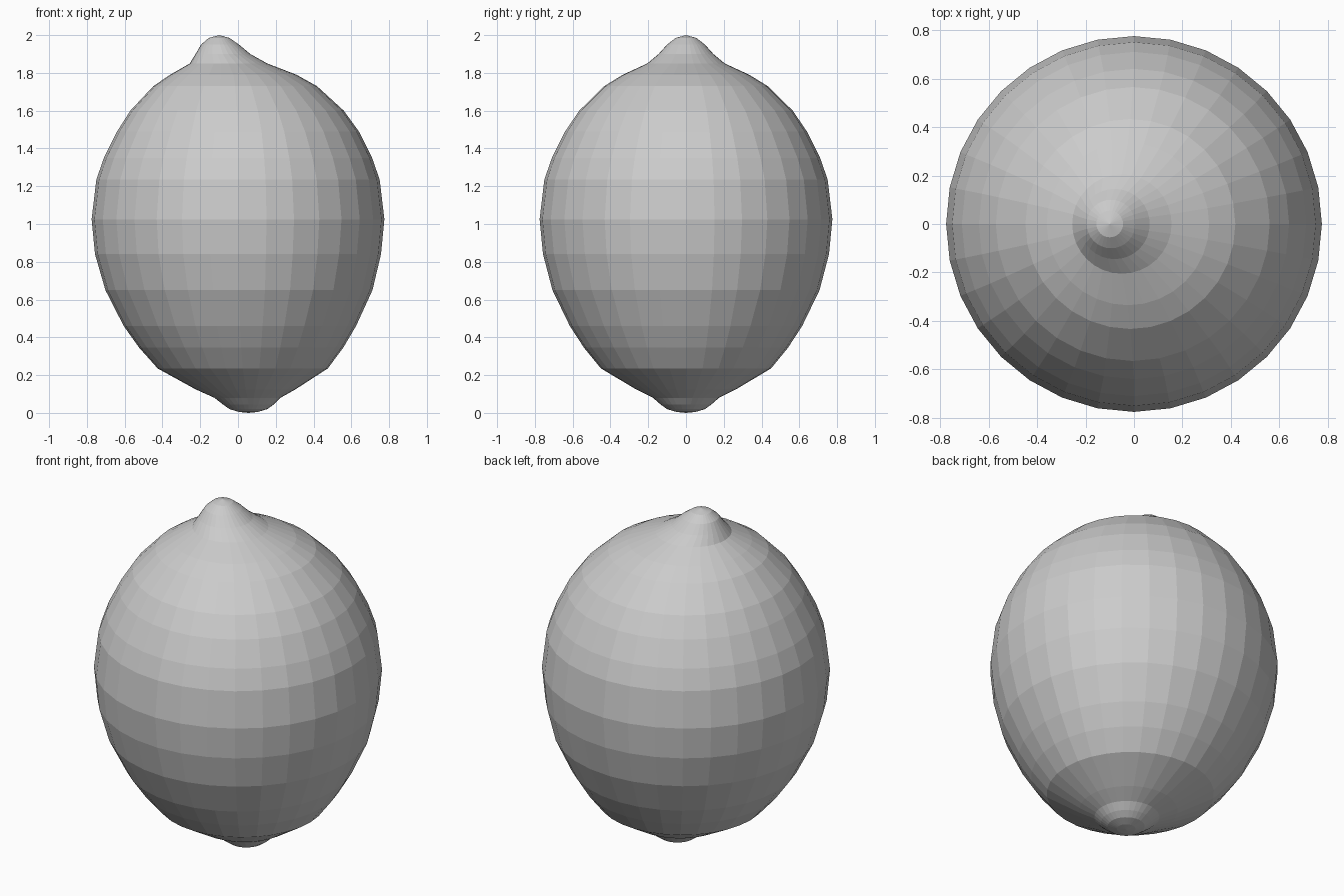
import bpy, bmesh, math

cube = bpy.data.objects.get("Cube")
if cube:
    bpy.data.objects.remove(cube, do_unlink=True)

# Single rind colour
rind = bpy.data.materials.new("pale_grey_rind")
rind.use_nodes = True
colour = (0.6, 0.6, 0.6, 1)
rind.diffuse_color = colour
rind.node_tree.nodes["Principled BSDF"].inputs["Base Color"].default_value = colour

# Rings from the blossom end to the stem end: height, radius, sideways lean
RINGS = [
    (0.005, 0.05, 0.055), (0.02, 0.10, 0.055), (0.045, 0.135, 0.055),
    (0.08, 0.175, 0.05), (0.125, 0.265, 0.04), (0.235, 0.45, 0.025),
    (0.345, 0.54, 0.017), (0.46, 0.615, 0.01), (0.65, 0.707, 0.005),
    (0.84, 0.757, 0), (1.025, 0.775, 0), (1.235, 0.75, 0),
    (1.35, 0.71, 0), (1.49, 0.64, 0), (1.60, 0.565, -0.005),
    (1.73, 0.433, -0.015), (1.79, 0.335, -0.025), (1.85, 0.205, -0.05),
    (1.90, 0.145, -0.08), (1.95, 0.10, -0.095), (1.985, 0.055, -0.1),
]
SIDES = 32

bm = bmesh.new()
loops = []
for z, r, lean in RINGS:
    loops.append([bm.verts.new((lean + r * math.cos(math.tau * i / SIDES),
                                r * math.sin(math.tau * i / SIDES), z))
                  for i in range(SIDES)])

# Skin the body between neighbouring rings
for low, high in zip(loops, loops[1:]):
    for i in range(SIDES):
        j = (i + 1) % SIDES
        bm.faces.new((low[i], low[j], high[j], high[i]))

# Close both tips with fans
for loop, tip in ((loops[0], (0.055, 0, 0)), (loops[-1], (-0.1, 0, 2))):
    centre = bm.verts.new(tip)
    for i in range(SIDES):
        bm.faces.new((loop[i], loop[(i + 1) % SIDES], centre))
bmesh.ops.recalc_face_normals(bm, faces=bm.faces[:])

mesh = bpy.data.meshes.new("lemon_body")
bm.to_mesh(mesh)
bm.free()
mesh.materials.append(rind)
lemon = bpy.data.objects.new("lemon_body", mesh)
bpy.context.collection.objects.link(lemon)
